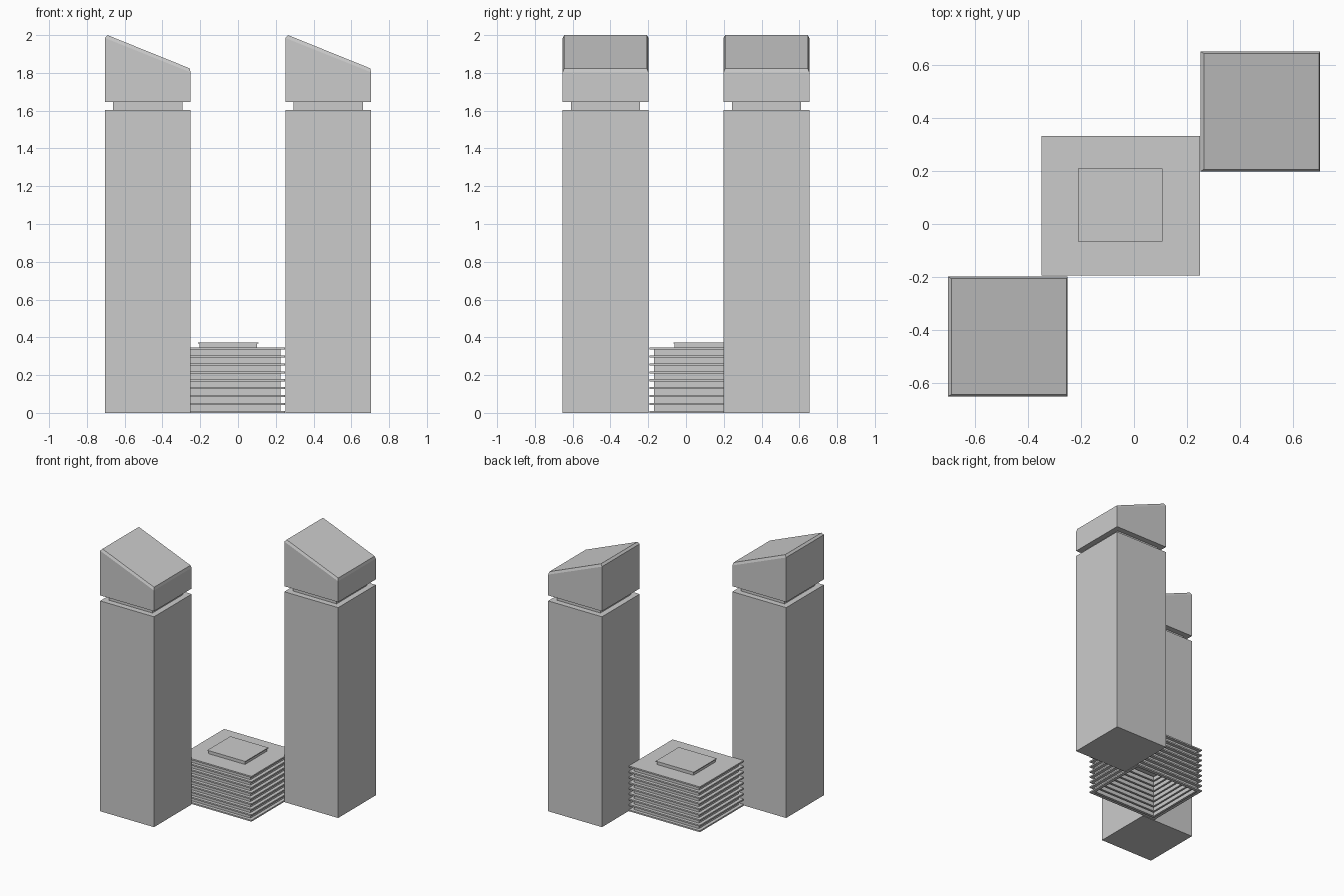
import bpy, bmesh

if "Cube" in bpy.data.objects:
    bpy.data.objects.remove(bpy.data.objects["Cube"])


def rect(x0, x1, y0, y1, z0, z1=None):
    """Four-corner ring; z0 at the left side, z1 at the right side."""
    z1 = z0 if z1 is None else z1
    return [(x0, y0, z0), (x1, y0, z1), (x1, y1, z1), (x0, y1, z0)]


def loft(name, rings, close_bottom=True):
    """Skin a stack of four-corner rings into one flat-shaded object."""
    bm = bmesh.new()
    loops = [[bm.verts.new(p) for p in ring] for ring in rings]
    for a, b in zip(loops, loops[1:]):
        for i in range(4):
            j = (i + 1) % 4
            bm.faces.new((a[i], a[j], b[j], b[i]))
    bm.faces.new(loops[-1])
    if close_bottom:
        bm.faces.new(loops[0][::-1])
    mesh = bpy.data.meshes.new(name)
    bm.to_mesh(mesh)
    bm.free()
    obj = bpy.data.objects.new(name, mesh)
    bpy.context.collection.objects.link(obj)
    return obj


# Twin towers: shaft, recessed neck, sloped cap with chamfered roof edge
HALF, NECK = 0.227, 0.183


def square(h, z0, z1=None):
    return rect(-h, h, -h, h, z0, z1)


for side, label in ((-1, "front_left_tower"), (1, "back_right_tower")):
    tower = loft(label, [
        square(HALF, 0), square(HALF, 1.603),
        square(NECK, 1.603), square(NECK, 1.645),
        square(HALF, 1.645), square(HALF, 1.985, 1.803),
        rect(-HALF + 0.014, HALF - 0.005, -HALF + 0.008, HALF - 0.008, 2.0, 1.824),
    ])
    tower.location = (0.478 * side, 0.426 * side, 0)

# Low podium: hollow shell with nine projecting floor bands, open underneath
X0, X1, Y0, Y1 = -0.35, 0.249, -0.194, 0.333
INSET, PITCH, BAND = 0.025, 0.0418, 0.011


def podium_ring(inset, z):
    return rect(X0 + inset, X1 - inset, Y0 + inset, Y1 - inset, z)


rings = []
for k in range(9):
    z = k * PITCH
    rings += [podium_ring(INSET, z), podium_ring(0, z),
              podium_ring(0, z + BAND), podium_ring(INSET, z + BAND)]
loft("podium_floors", rings, close_bottom=False)

# Rooftop plant room with thin overhanging lid
px0, px1, py0, py1 = -0.205, 0.101, -0.06, 0.203
o = 0.007
loft("plant_room", [
    rect(px0, px1, py0, py1, 0.345), rect(px0, px1, py0, py1, 0.367),
    rect(px0 - o, px1 + o, py0 - o, py1 + o, 0.367),
    rect(px0 - o, px1 + o, py0 - o, py1 + o, 0.373),
])
